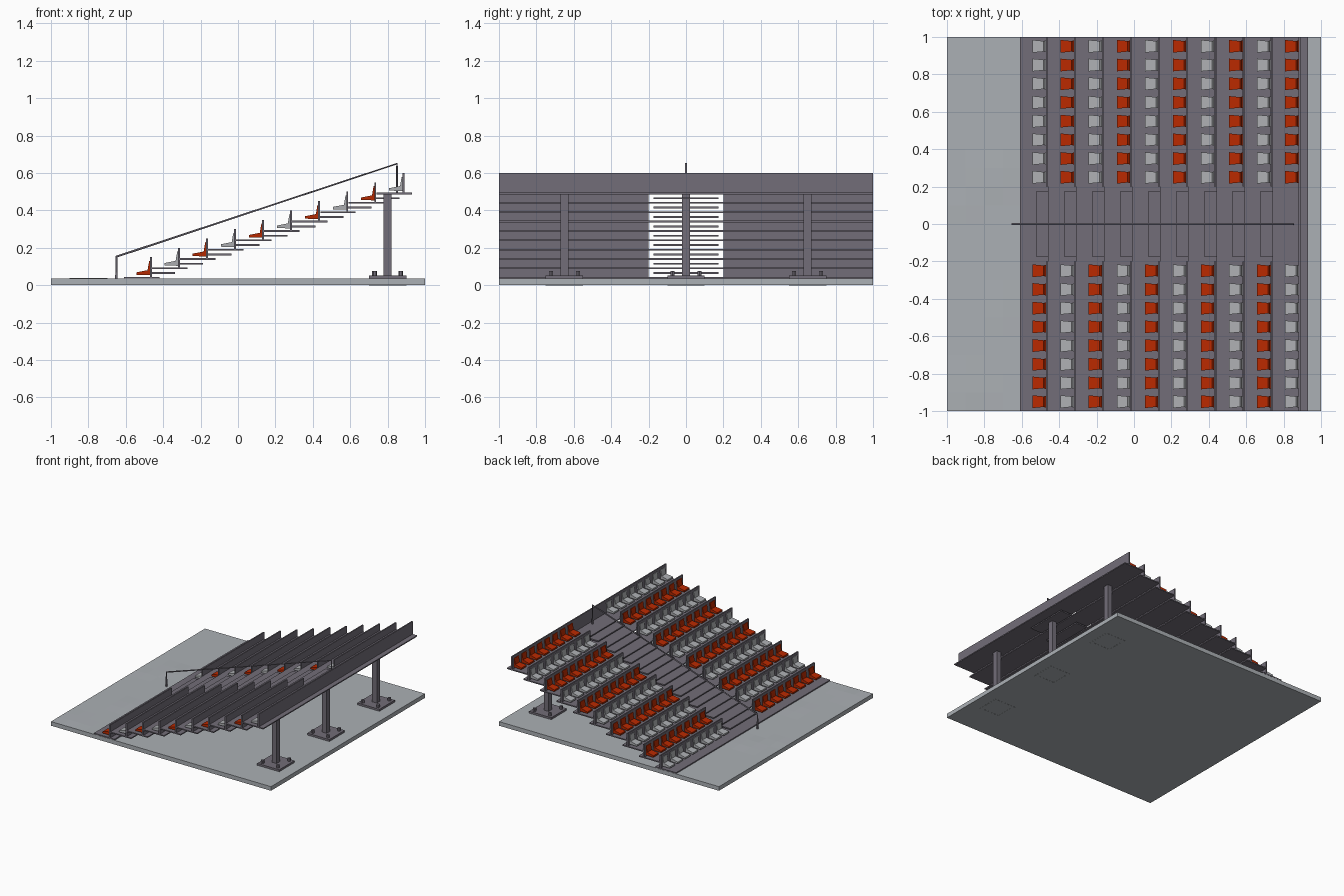
import bpy, bmesh, math

if "Cube" in bpy.data.objects:
    bpy.data.objects.remove(bpy.data.objects["Cube"])


def material(name, rgb):
    m = bpy.data.materials.new(name)
    m.diffuse_color = (*rgb, 1)
    m.use_nodes = True
    m.node_tree.nodes["Principled BSDF"].inputs["Base Color"].default_value = m.diffuse_color
    return m


METAL = material("dark steel", (0.17, 0.155, 0.188))
CONCRETE = material("grey concrete", (0.41, 0.435, 0.46))
ORANGE = material("orange plastic", (0.48, 0.022, 0.0))
GREY = material("light grey plastic", (0.42, 0.43, 0.45))


def add_hexa(bm, bottom, top):
    """Solid between two matching rings of points."""
    b = [bm.verts.new(p) for p in bottom]
    t = [bm.verts.new(p) for p in top]
    n = len(b)
    bm.faces.new(b[::-1])
    bm.faces.new(t)
    for k in range(n):
        bm.faces.new((b[k], b[(k + 1) % n], t[(k + 1) % n], t[k]))


def add_box(bm, x0, x1, y0, y1, z0, z1, inset=0.0):
    e = inset
    add_hexa(bm, [(x0, y0, z0), (x1, y0, z0), (x1, y1, z0), (x0, y1, z0)],
             [(x0 + e, y0 + e, z1), (x1 - e, y0 + e, z1), (x1 - e, y1 - e, z1), (x0 + e, y1 - e, z1)])


def add_prism(bm, cx, cy, r, z0, z1, n):
    ring = [(cx + r * math.cos(2 * math.pi * k / n), cy + r * math.sin(2 * math.pi * k / n)) for k in range(n)]
    add_hexa(bm, [(*p, z0) for p in ring], [(*p, z1) for p in ring])


def finish(bm, name, mat):
    bmesh.ops.recalc_face_normals(bm, faces=bm.faces)
    me = bpy.data.meshes.new(name)
    bm.to_mesh(me)
    bm.free()
    me.materials.append(mat)
    ob = bpy.data.objects.new(name, me)
    bpy.context.collection.objects.link(ob)
    return ob


# ground slab, its top a tile grid with a few slightly uneven corners
bm = bmesh.new()
N = 20
RAISED = {(3, 12), (3, 13), (2, 13), (2, 12), (1, 11), (3, 6), (3, 5), (1, 1), (2, 1), (1, 2)}
top = [[bm.verts.new((-1 + 2 * i / N, -1 + 2 * j / N, 0.0375 if (i, j) in RAISED else 0.035))
        for j in range(N + 1)] for i in range(N + 1)]
for i in range(N):
    for j in range(N):
        bm.faces.new((top[i][j], top[i + 1][j], top[i + 1][j + 1], top[i][j + 1]))
rim = ([top[i][0] for i in range(N)] + [top[N][j] for j in range(N)]
       + [top[i][N] for i in range(N, 0, -1)] + [top[0][j] for j in range(N, 0, -1)])
low = [bm.verts.new((v.co.x, v.co.y, 0.001)) for v in rim]
for k in range(len(rim)):
    m = (k + 1) % len(rim)
    bm.faces.new((low[k], low[m], rim[m], rim[k]))
bm.faces.new(low[::-1])
finish(bm, "ground_slab", CONCRETE)

ROWS = 10

# terrace platforms and the half-height aisle steps between them
bm = bmesh.new()
for i in range(ROWS):
    dx, dz = 0.15 * i, 0.05 * i
    add_box(bm, -0.61 + dx, -0.421 + dx, -1, 1, 0.036 + dz, 0.045 + dz)
finish(bm, "terrace_platforms", METAL)

bm = bmesh.new()
for i in range(ROWS - 1):
    dx, dz = 0.15 * i, 0.05 * i
    add_box(bm, -0.525 + dx, -0.336 + dx, -0.175, 0.175, 0.06 + dz, 0.07 + dz)
finish(bm, "aisle_steps", METAL)

# upright panels behind each row; the last one closes the aisle
bm = bmesh.new()
for i in range(ROWS):
    dx, dz = 0.15 * i, 0.05 * i
    spans = [(-1, 1)] if i == ROWS - 1 else [(-1, -0.2), (0.2, 1)]
    for y0, y1 in spans:
        add_box(bm, -0.471 + dx, -0.461 + dx, y0, y1, 0.04 + dz, 0.15 + dz)
finish(bm, "back_panels", METAL)


# seats: tapered cushion plus leaning backrest
def add_seat(bm, x, y, z):
    w, v = 0.034, 0.027

    def ring(xa, wa, za, xb, wb, zb):
        return [(x + xa, y - wa, z + za), (x + xb, y - wb, z + zb),
                (x + xb, y + wb, z + zb), (x + xa, y + wa, z + za)]

    add_hexa(bm, ring(-0.542, w, 0.056, -0.471, v, 0.054), ring(-0.542, w, 0.069, -0.471, v, 0.083))
    add_hexa(bm, ring(-0.484, v, 0.078, -0.471, v, 0.078), ring(-0.475, 0.031, 0.13, -0.471, 0.031, 0.13))


for parity, name, mat in ((0, "grey_seats", GREY), (1, "orange_seats", ORANGE)):
    bm = bmesh.new()
    for i in range(ROWS):
        side = 1 if i % 2 == parity else -1
        for k in range(8):
            add_seat(bm, 0.15 * i, side * (0.25 + 0.1 * k), 0.05 * i)
    finish(bm, name, mat)

# support columns with base plates, footing frames and bolts
for y, label in ((-0.65, "right"), (0, "middle"), (0.65, "left")):
    bm = bmesh.new()
    add_box(bm, 0.779, 0.821, y - 0.021, y + 0.021, 0.04, 0.488)
    add_box(bm, 0.7, 0.9, y - 0.1, y + 0.1, 0.03, 0.051)
    for sx in (-1, 1):
        for sy in (-1, 1):
            add_prism(bm, 0.8 + sx * 0.07, y + sy * 0.072, 0.013, 0.045, 0.075, 6)
    finish(bm, label + "_support_column", METAL)
    bm = bmesh.new()
    for s in (-1, 1):
        a, b = sorted((s * 0.075, s * 0.1))
        add_box(bm, 0.8 + a, 0.8 + b, y - 0.1, y + 0.1, 0, 0.02)
        add_box(bm, 0.725, 0.875, y + a, y + b, 0, 0.02)
    finish(bm, label + "_footing_frame", CONCRETE)

# central handrail
cu = bpy.data.curves.new("handrail", 'CURVE')
cu.dimensions = '3D'
cu.bevel_depth = 0.0065
cu.bevel_resolution = 1
cu.use_fill_caps = True
sp = cu.splines.new('POLY')
pts = [(-0.65, 0, 0.035), (-0.65, 0, 0.153), (0.85, 0, 0.65), (0.85, 0, 0.49)]
sp.points.add(len(pts) - 1)
for p, c in zip(sp.points, pts):
    p.co = (*c, 1)
cu.materials.append(METAL)
bpy.context.collection.objects.link(bpy.data.objects.new("handrail", cu))
